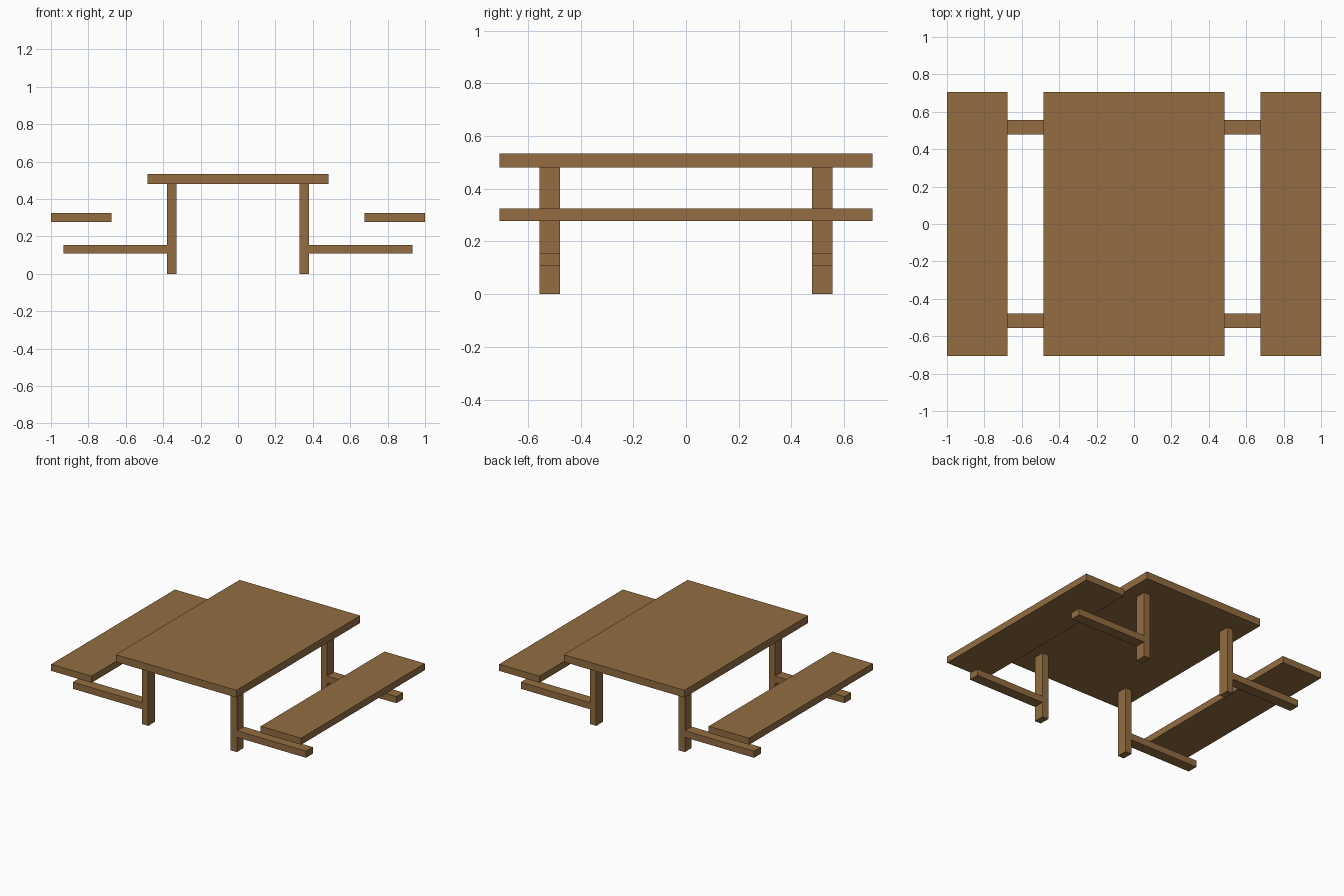
import bpy

cube = bpy.data.objects.get("Cube")
if cube:
    bpy.data.objects.remove(cube, do_unlink=True)

# Single timber colour
wood = bpy.data.materials.new("brown_wood")
wood.use_nodes = True
colour = (0.292, 0.152, 0.052, 1)
wood.diffuse_color = colour
wood.node_tree.nodes["Principled BSDF"].inputs["Base Color"].default_value = colour


def board(name, x, y, z):
    """Box spanning the given (low, high) range on each axis."""
    spans = (x, y, z)
    bpy.ops.mesh.primitive_cube_add(size=1)
    obj = bpy.context.object
    obj.name = name
    obj.location = [(lo + hi) / 2 for lo, hi in spans]
    obj.scale = [hi - lo for lo, hi in spans]
    bpy.ops.object.transform_apply(location=True, rotation=True, scale=True)
    obj.data.materials.append(wood)
    return obj


def mirrored(span, side):
    return tuple(sorted(side * v for v in span))


LENGTH = (-0.707, 0.707)
POST_Y = (0.478, 0.555)

# Tabletop
board("tabletop", (-0.483, 0.483), LENGTH, (0.48, 0.533))

for side, side_name in ((1, "left"), (-1, "right")):
    # Floating bench plank
    board(f"{side_name}_seat", mirrored((0.677, 1.0), side), LENGTH, (0.277, 0.325))
    for end, end_name in ((-1, "front"), (1, "back")):
        y = mirrored(POST_Y, end)
        # Upright leg and the outward arm beneath the bench
        board(f"{end_name}_{side_name}_leg", mirrored((0.33, 0.379), side), y, (0, 0.48))
        board(f"{end_name}_{side_name}_arm", mirrored((0.379, 0.933), side), y, (0.107, 0.155))
